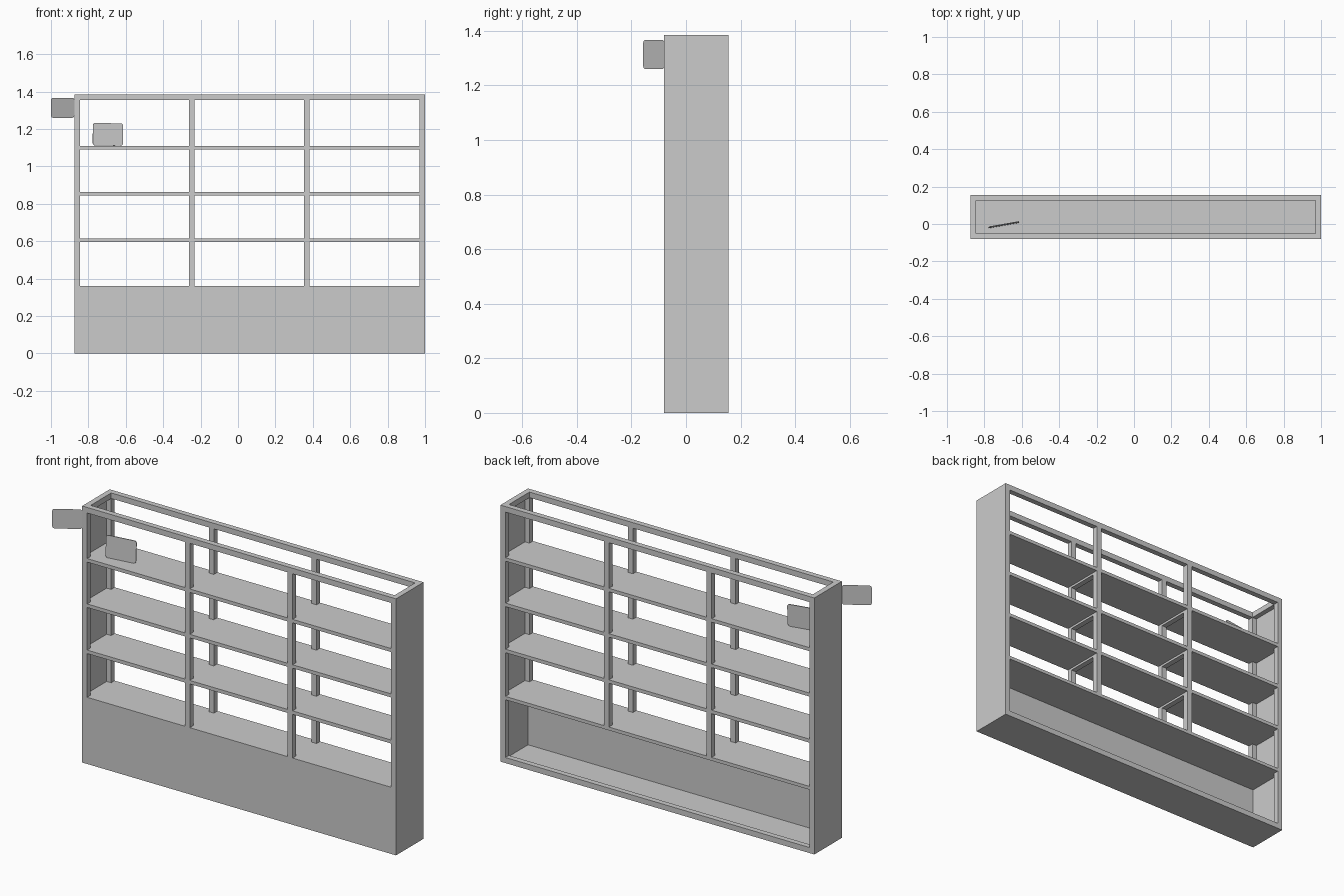
import bpy, bmesh, math
from mathutils import Matrix, Vector

if "Cube" in bpy.data.objects:
    bpy.data.objects.remove(bpy.data.objects["Cube"])

X0, X1 = -0.875, 1.0        # cabinet sides
Y0, Y1 = -0.08, 0.155       # front and back
H, T, P = 1.385, 0.03, 0.003  # height, bar width, panel thickness
BASE = 0.36                 # top of the closed base
SHELVES = [0.614, 0.863, 1.108]
MULLIONS = [-0.247, 0.367]


def finish(name, bm):
    me = bpy.data.meshes.new(name)
    bm.to_mesh(me)
    bm.free()
    ob = bpy.data.objects.new(name, me)
    bpy.context.collection.objects.link(ob)
    return ob


def box(name, x0, x1, y0, y1, z0, z1):
    bm = bmesh.new()
    m = Matrix.Translation(((x0 + x1) / 2, (y0 + y1) / 2, (z0 + z1) / 2))
    m = m @ Matrix.Diagonal((x1 - x0, y1 - y0, z1 - z0, 1))
    bmesh.ops.create_cube(bm, size=1, matrix=m)
    return finish(name, bm)


def card(name, w, h, loc, turn, lean=0.0, roll=0.0, r=0.012, thick=0.0):
    """Rounded upright card."""
    bm = bmesh.new()
    vs = []
    for i, (sx, sz) in enumerate([(1, 1), (-1, 1), (-1, -1), (1, -1)]):
        for k in range(4):
            a = math.pi / 2 * (i + k / 3)
            vs.append(bm.verts.new((sx * (w / 2 - r) + r * math.cos(a), 0,
                                    sz * (h / 2 - r) + r * math.sin(a))))
    face = bm.faces.new(vs)
    if thick:
        out = bmesh.ops.extrude_face_region(bm, geom=[face])
        moved = [g for g in out["geom"] if isinstance(g, bmesh.types.BMVert)]
        bmesh.ops.translate(bm, verts=moved, vec=Vector((0, thick, 0)))
        bmesh.ops.recalc_face_normals(bm, faces=bm.faces)
    ob = finish(name, bm)
    ob.matrix_world = (Matrix.Translation(loc) @ Matrix.Rotation(turn, 4, 'Z')
                       @ Matrix.Rotation(lean, 4, 'X') @ Matrix.Rotation(roll, 4, 'Y'))
    return ob


# Thin outer panels
box("left_panel", X0, X0 + P, Y0, Y1, 0, H)
box("right_panel", X1 - P, X1, Y0, Y1, 0, H)
box("floor_panel", X0, X1, Y0, Y1, 0, P)
box("base_front_panel", X0, X1, Y0, Y0 + P, 0, BASE)

# Front and back frames: corner posts, mullions and top rails
for side, y, z in (("front", Y0, BASE), ("back", Y1 - T, 0)):
    box(side + "_left_post", X0, X0 + T, y, y + T, z, H)
    box(side + "_right_post", X1 - T, X1, y, y + T, z, H)
    box(side + "_top_rail", X0, X1, y, y + T, H - T, H)
    for i, x in enumerate(MULLIONS):
        box(f"{side}_mullion_{i}", x - T / 2, x + T / 2, y, y + T, BASE, H)
box("back_bottom_rail", X0, X1, Y1 - T, Y1, 0, T)

# Top side rails
box("left_top_rail", X0, X0 + T, Y0, Y1, H - T, H)
box("right_top_rail", X1 - T, X1, Y0, Y1, H - T, H)

# Shelves, with joists between the mullions
box("base_shelf", X0, X1, Y0, Y1, BASE - 0.018, BASE)
for n, z in enumerate(SHELVES):
    box(f"shelf_{n}", X0, X1, Y0, Y1, z - 0.018, z + 0.001)
    for i, x in enumerate(MULLIONS):
        box(f"joist_{n}_{i}", x - T / 2, x + T / 2, Y0 + T, Y1 - T, z - T, z)

# Side card hung on the front corner, and a card standing on the top shelf
card("side_card", 0.147, 0.106, (-0.9375, -0.1185, 1.313), math.atan2(0.077, 0.125))
card("shelf_card", 0.164, 0.12, (-0.695, -0.006, 1.171), math.radians(10),
     lean=math.radians(-2), roll=math.radians(1), thick=0.005)
